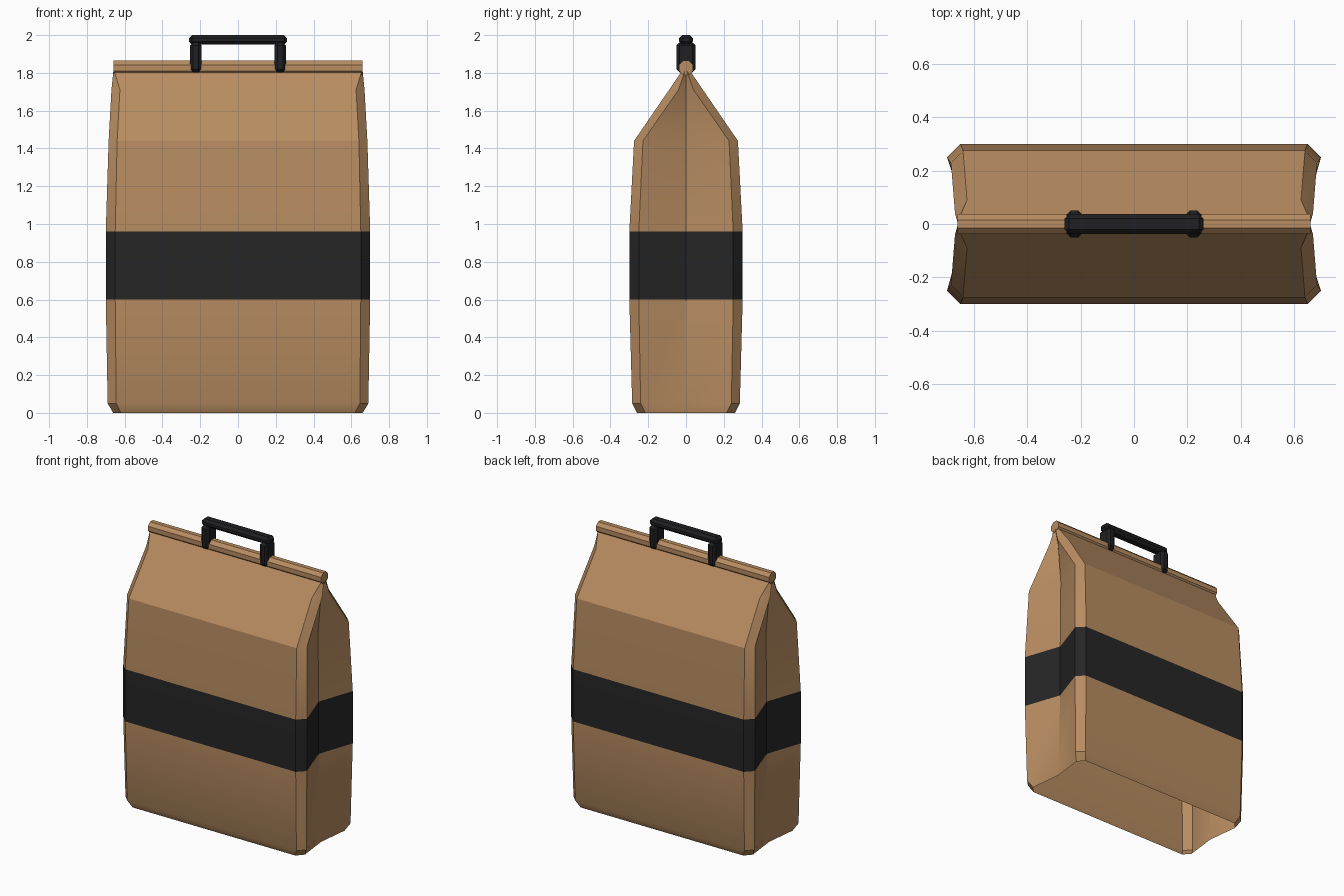
import bpy, bmesh, math
from mathutils import Matrix

cube = bpy.data.objects.get("Cube")
if cube:
    bpy.data.objects.remove(cube, do_unlink=True)


def material(name, rgb):
    mat = bpy.data.materials.new(name)
    mat.use_nodes = True
    mat.diffuse_color = (*rgb, 1)
    bsdf = mat.node_tree.nodes["Principled BSDF"]
    bsdf.inputs["Base Color"].default_value = (*rgb, 1)
    bsdf.inputs["Roughness"].default_value = 0.8
    return mat


PAPER = material("kraft paper brown", (0.48, 0.265, 0.12))
BAND = material("band black", (0.019, 0.019, 0.019))
HANDLE = material("handle black", (0.014, 0.014, 0.016))


def add_object(name, bm, mats, smooth=False):
    mesh = bpy.data.meshes.new(name)
    bm.to_mesh(mesh)
    bm.free()
    for mat in mats:
        mesh.materials.append(mat)
    obj = bpy.data.objects.new(name, mesh)
    bpy.context.collection.objects.link(obj)
    if smooth:
        bpy.ops.object.select_all(action="DESELECT")
        obj.select_set(True)
        bpy.context.view_layer.objects.active = obj
        bpy.ops.object.shade_smooth_by_angle(angle=math.radians(30))
    return obj


def bevelled_box(name, size, centre, bevel):
    bm = bmesh.new()
    bmesh.ops.create_cube(bm, size=1, matrix=Matrix.Translation(centre) @ Matrix.Diagonal((*size, 1)))
    bmesh.ops.bevel(bm, geom=bm.edges[:], offset=bevel, segments=1, affect="EDGES")
    return add_object(name, bm, [HANDLE])


# Bag body: open-bottomed loft with chamfered corners and folded-in sides
# each level: z, outer x, chamfer x, outer y, chamfer y, side crease x
LEVELS = [
    (0.00, 0.66, 0.62, 0.26, 0.215, 0.635),
    (0.05, 0.69, 0.645, 0.285, 0.24, 0.63),
    (0.60, 0.70, 0.65, 0.30, 0.25, 0.615),
    (0.96, 0.70, 0.65, 0.30, 0.25, 0.615),
    (1.44, 0.685, 0.64, 0.275, 0.228, 0.61),
    (1.71, 0.67, 0.625, 0.09, 0.04, 0.635),
    (1.81, 0.66, 0.655, 0.022, 0.005, 0.655),
]
bm = bmesh.new()
rings = []
for z, xo, xi, yo, yi, crease in LEVELS:
    half = [(crease, 0), (xo, yi), (xi, yo), (-xi, yo), (-xo, yi)]
    loop = half + [(-x, -y) for x, y in half]
    rings.append([bm.verts.new((x, y, z)) for x, y in loop])
for level, (low, high) in enumerate(zip(rings, rings[1:])):
    for i in range(len(low)):
        j = (i + 1) % len(low)
        face = bm.faces.new((low[i], low[j], high[j], high[i]))
        face.material_index = 1 if level == 2 else 0   # printed band
add_object("bag_body", bm, [PAPER, BAND], smooth=True)

# Rolled top: octagonal tube along the opening
bm = bmesh.new()
place = (Matrix.Translation((0, 0, 1.827)) @ Matrix.Rotation(math.pi / 2, 4, "Y")
         @ Matrix.Rotation(math.pi / 8, 4, "Z"))
bmesh.ops.create_cone(bm, cap_ends=True, segments=8, radius1=0.041, radius2=0.041,
                      depth=1.32, matrix=place)
add_object("rolled_top", bm, [PAPER])

# Carry handle: two legs straddling the roll and a grip bar
for side, x in (("right", -0.223), ("left", 0.223)):
    bevelled_box(side + "_handle_leg", (0.06, 0.10, 0.16), (x, 0, 1.882), 0.016)
bevelled_box("handle_grip", (0.52, 0.072, 0.05), (0, 0, 1.975), 0.016)
